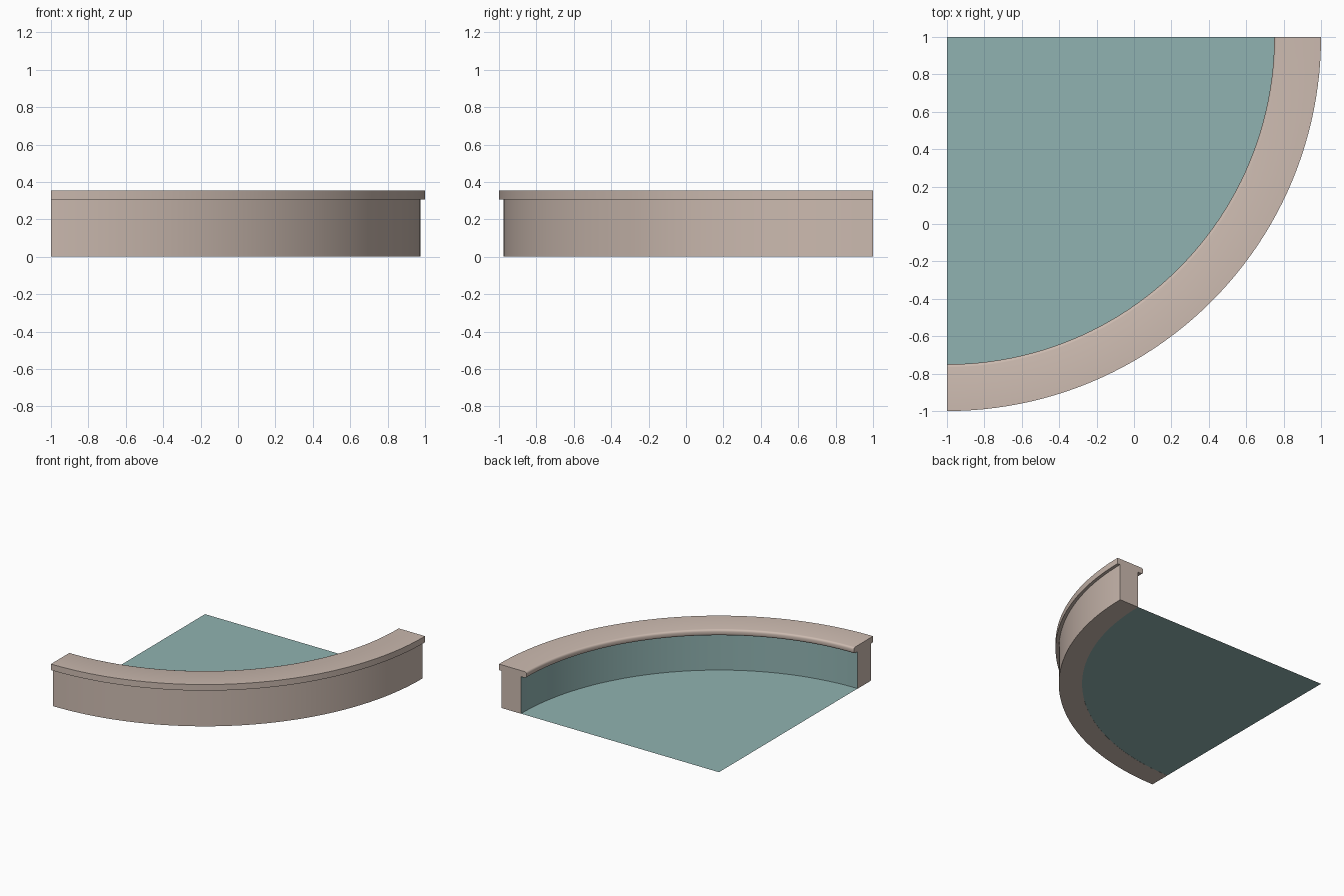
import bpy, bmesh, math

default = bpy.data.objects.get("Cube")
if default:
    bpy.data.objects.remove(default, do_unlink=True)

SEGMENTS = 48
CENTRE = (-1.0, 1.0)


def make_material(name, rgb):
    mat = bpy.data.materials.new(name)
    mat.use_nodes = True
    colour = (*rgb, 1.0)
    mat.diffuse_color = colour
    mat.node_tree.nodes["Principled BSDF"].inputs["Base Color"].default_value = colour
    return mat


stone = make_material("warm stone", (0.60, 0.49, 0.43))
tile = make_material("teal tile", (0.28, 0.45, 0.44))


def arc_point(radius, step):
    angle = -math.pi / 2 * (1 - step / SEGMENTS)
    return CENTRE[0] + radius * math.cos(angle), CENTRE[1] + radius * math.sin(angle)


def finish(name, bm, materials, smooth_angle=None):
    bmesh.ops.recalc_face_normals(bm, faces=bm.faces)
    mesh = bpy.data.meshes.new(name)
    bm.to_mesh(mesh)
    bm.free()
    for mat in materials:
        mesh.materials.append(mat)
    obj = bpy.data.objects.new(name, mesh)
    bpy.context.collection.objects.link(obj)
    if smooth_angle:
        bpy.ops.object.select_all(action="DESELECT")
        obj.select_set(True)
        bpy.context.view_layer.objects.active = obj
        bpy.ops.object.shade_smooth_by_angle(angle=math.radians(smooth_angle))
    return obj


def sweep(name, profile, materials, inner_side=None):
    """Carry a closed (radius, z) profile round the quarter circle.
    inner_side: profile side that takes the second material."""
    bm = bmesh.new()
    rings = [[bm.verts.new((*arc_point(r, i), z)) for r, z in profile]
             for i in range(SEGMENTS + 1)]
    n = len(profile)
    for a, b in zip(rings, rings[1:]):
        for k in range(n):
            m = (k + 1) % n
            face = bm.faces.new((a[k], a[m], b[m], b[k]))
            face.material_index = int(k == inner_side)
    bm.faces.new(rings[0])
    bm.faces.new(rings[-1])
    return finish(name, bm, materials, 40)


# Curved wall, tiled on its inner side
sweep("curved_wall", [(1.80, 0.0), (1.975, 0.0), (1.975, 0.305), (1.80, 0.305)],
      [stone, tile], inner_side=3)

# Coping slab with a rounded inner nose
nose = 0.016
profile = [(2.0, 0.305), (2.0, 0.355)]
for z, start in ((0.355 - nose, 90), (0.305 + nose, 180)):
    for j in range(4):
        t = math.radians(start + 30 * j)
        profile.append((1.75 + nose + nose * math.cos(t), z + nose * math.sin(t)))
sweep("coping", profile, [stone])

# Quarter-circle floor
bm = bmesh.new()
rim = [bm.verts.new((*arc_point(1.80, i), 0.001)) for i in range(SEGMENTS + 1)]
corner = bm.verts.new((*CENTRE, 0.001))
bm.faces.new([corner] + rim)
finish("floor", bm, [tile])
